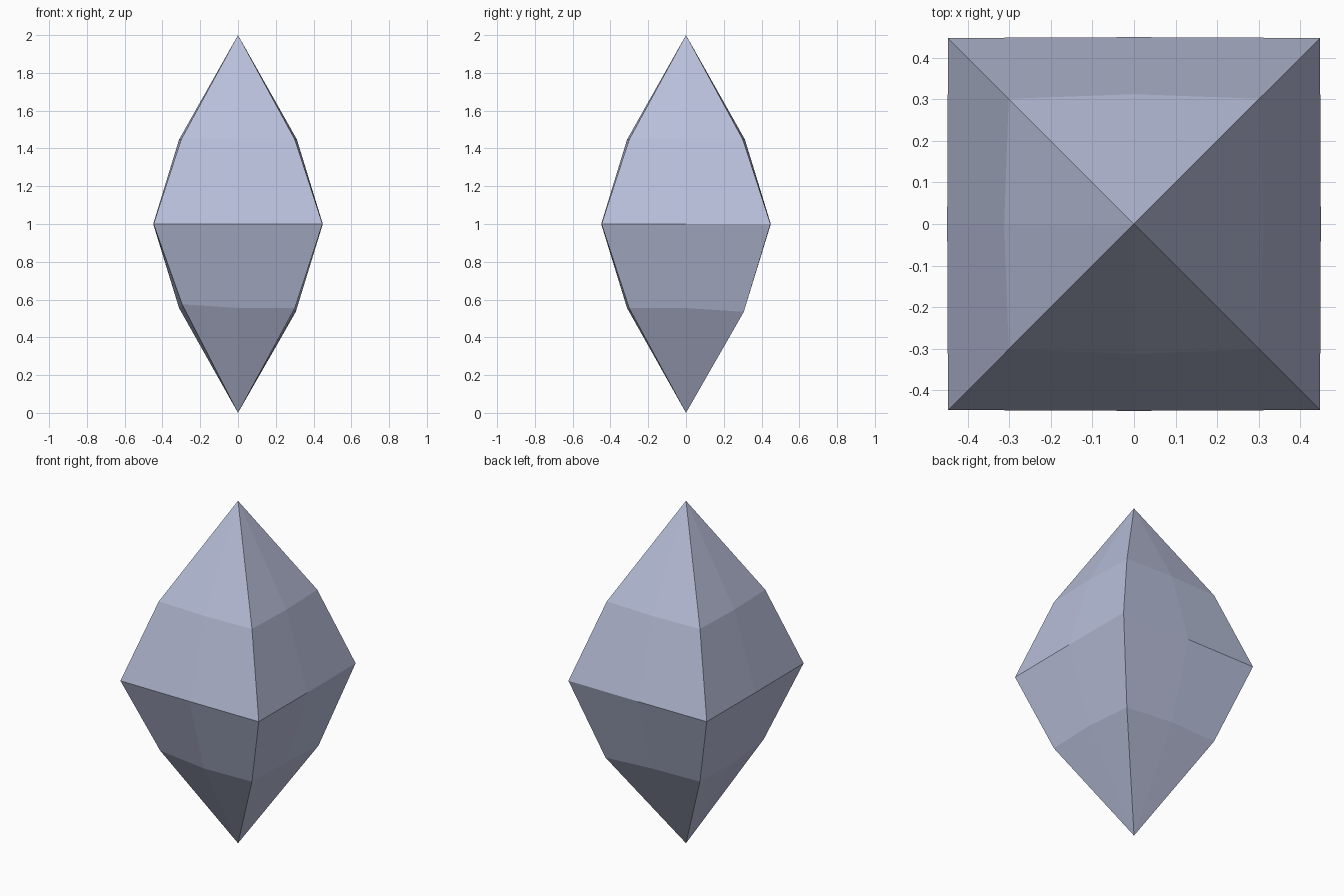
import bpy, bmesh

if "Cube" in bpy.data.objects:
    bpy.data.objects.remove(bpy.data.objects["Cube"])

# Single flat colour
mat = bpy.data.materials.new("pale lavender grey")
mat.diffuse_color = (0.48, 0.52, 0.70, 1.0)
mat.use_nodes = True
mat.node_tree.nodes["Principled BSDF"].inputs["Base Color"].default_value = mat.diffuse_color

bm = bmesh.new()


def ring(z, corner, mid, tilt=0.0):
    """Square ring of 8 points; tilt lowers the +x+y corner and lifts the -x-y one."""
    verts = []
    for sx, sy in ((-1, -1), (0, -1), (1, -1), (1, 0), (1, 1), (0, 1), (-1, 1), (-1, 0)):
        is_corner = sx and sy
        half = corner if is_corner else mid
        dz, grow = 0.0, 0.0
        if is_corner:
            dz = -tilt * (sx + sy) / 2
            grow = -dz * 0.25
        verts.append(bm.verts.new((sx * (half + grow), sy * (half + grow), z + dz)))
    return verts


# Stacked rings from bottom to top
lower = ring(0.555, 0.301, 0.312, 0.02)
girdle = ring(1.0, 0.447, 0.449)
upper = ring(1.447, 0.301, 0.312)
bottom_tip = bm.verts.new((0, 0, 0))
top_tip = bm.verts.new((0, 0, 2))

# Facets
for i in range(8):
    j = (i + 1) % 8
    bm.faces.new((bottom_tip, lower[j], lower[i]))
    bm.faces.new((lower[i], lower[j], girdle[j], girdle[i]))
    bm.faces.new((girdle[i], girdle[j], upper[j], upper[i]))
    bm.faces.new((upper[i], upper[j], top_tip))

bmesh.ops.recalc_face_normals(bm, faces=bm.faces)
mesh = bpy.data.meshes.new("crystal")
bm.to_mesh(mesh)
bm.free()
mesh.materials.append(mat)
crystal = bpy.data.objects.new("crystal", mesh)
bpy.context.collection.objects.link(crystal)
